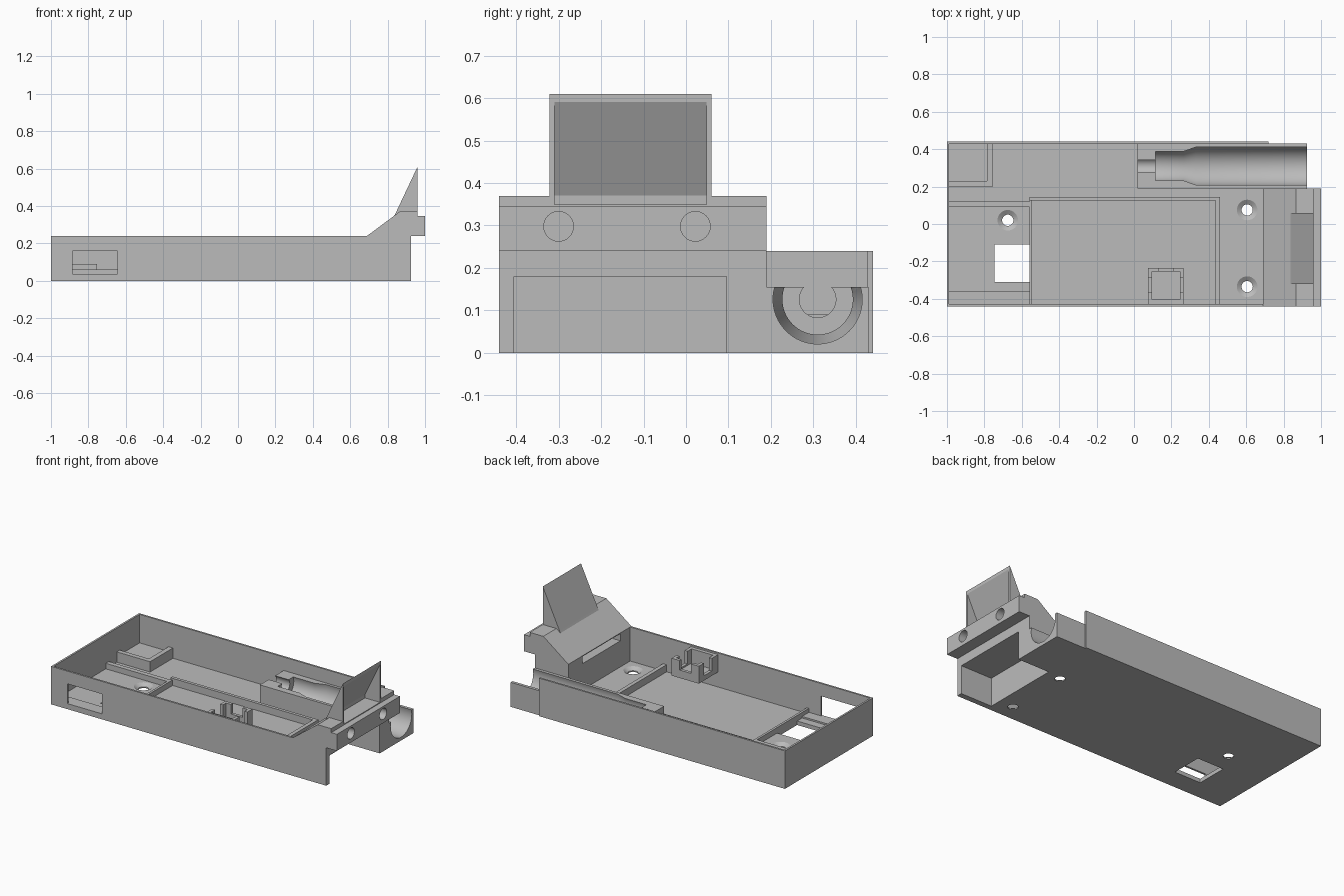
import bpy, bmesh, math
from mathutils import Matrix, Vector

if "Cube" in bpy.data.objects:
    bpy.data.objects.remove(bpy.data.objects["Cube"], do_unlink=True)

grey = bpy.data.materials.new("plain grey")
grey.use_nodes = True
colour = (0.5, 0.5, 0.5, 1)
grey.diffuse_color = colour
grey.node_tree.nodes["Principled BSDF"].inputs["Base Color"].default_value = colour


def finish(name, bm):
    bmesh.ops.recalc_face_normals(bm, faces=bm.faces)
    mesh = bpy.data.meshes.new(name)
    bm.to_mesh(mesh)
    bm.free()
    mesh.materials.append(grey)
    ob = bpy.data.objects.new(name, mesh)
    bpy.context.collection.objects.link(ob)
    return ob


def prism(name, points, axis, start, end):
    """Extrude a flat outline along y or z."""
    bm = bmesh.new()
    place = (lambda p: (p[0], start, p[1])) if axis == "y" else (lambda p: (p[0], p[1], start))
    face = bm.faces.new([bm.verts.new(place(p)) for p in points])
    moved = bmesh.ops.extrude_face_region(bm, geom=[face])["geom"]
    step = Vector((0, end - start, 0) if axis == "y" else (0, 0, end - start))
    bmesh.ops.translate(bm, vec=step, verts=[v for v in moved if isinstance(v, bmesh.types.BMVert)])
    return finish(name, bm)


def box(name, x, y, z):
    return prism(name, [(x[0], y[0]), (x[1], y[0]), (x[1], y[1]), (x[0], y[1])], "z", *z)


def lathe(name, profile, centre, axis, sides=48):
    """Round solid from (position, radius) pairs along x or z."""
    bm = bmesh.new()
    rings = []
    for along, r in profile:
        ring = []
        for i in range(sides):
            a = math.tau * i / sides
            u, v = r * math.cos(a), r * math.sin(a)
            co = (along, centre[0] + u, centre[1] + v) if axis == "x" else (centre[0] + u, centre[1] + v, along)
            ring.append(bm.verts.new(co))
        rings.append(ring)
    for a, b in zip(rings, rings[1:]):
        for i in range(sides):
            j = (i + 1) % sides
            bm.faces.new((a[i], a[j], b[j], b[i]))
    bm.faces.new(rings[0])
    bm.faces.new(rings[-1])
    return finish(name, bm)


def cut(target, *cutters):
    for c in cutters:
        mod = target.modifiers.new("cut", "BOOLEAN")
        mod.operation, mod.solver, mod.object = "DIFFERENCE", "EXACT", c
        bpy.context.view_layer.objects.active = target
        bpy.ops.object.modifier_apply(modifier=mod.name)
        bpy.data.objects.remove(c, do_unlink=True)


def smooth(ob):
    bpy.ops.object.select_all(action="DESELECT")
    ob.select_set(True)
    bpy.context.view_layer.objects.active = ob
    bpy.ops.object.shade_smooth_by_angle(angle=math.radians(20))


W = 0.44     # half width
T = 0.012    # wall thickness
H = 0.24     # wall height
F = 0.025    # floor thickness

# Floor with a square opening and three countersunk screw holes
floor = prism("tray_floor", [(-1, -W), (0.69, -W), (0.69, 0.19), (0.02, 0.19), (0.02, W), (-1, W)], "z", 0, F)
cut(floor, box("cutter", (-0.745, -0.56), (-0.31, -0.11), (-0.1, 0.1)))
for spot in ((-0.675, 0.02), (0.605, 0.075), (0.605, -0.335)):
    cut(floor, lathe("cutter", [(-0.05, 0.03), (0.008, 0.03), (F, 0.055), (0.06, 0.055)], spot, "z", 32))
smooth(floor)

# Thin outer walls, the front one with a window
front_wall = box("front_wall", (-1, 0.69), (-W, T - W), (0, H))
cut(front_wall, box("cutter", (-0.885, -0.645), (-0.5, -0.4), (0.035, 0.16)))
box("back_wall", (-1, 0.72), (W - T, W), (0, H))
box("left_end_wall", (-1, T - 1), (-W, W), (0, H))

# Low ribs around the battery bay and the board area
box("bay_left_rib", (-0.56, -0.545), (T - W, 0.145), (F, 0.06))
box("bay_right_rib", (0.435, 0.46), (T - W, 0.145), (F, 0.07))
box("bay_back_rib", (-0.56, 0.46), (0.125, 0.145), (F, 0.07))
box("board_back_rib", (T - 1, -0.56), (0.09, 0.12), (F, 0.06))
box("board_front_ledge", (T - 1, -0.56), (T - W, -0.36), (F, 0.035))

# Corner seat with a raised lip
corner = box("corner_seat", (T - 1, -0.755), (0.2, W - T), (F, 0.09))
cut(corner, box("cutter", (-1.1, -0.785), (0.23, 0.6), (0.06, 0.2)))

# Small clip cup on the front wall, with slots in its sides
clip = prism("clip_cup", [(0.075, -0.43), (0.265, -0.43), (0.265, -0.235), (0.075, -0.235)], "z", 0.12, 0.23)
cut(clip,
    box("cutter", (0.095, 0.245), (-0.405, -0.255), (0.14, 0.3)),
    box("cutter", (0.0, 0.3), (-0.365, -0.285), (0.15, 0.3)),
    box("cutter", (0.13, 0.21), (-0.3, -0.2), (0.17, 0.3)))

# Cradle with a stepped round trough
cradle = box("barrel_cradle", (0.02, 0.925), (0.19, 0.43), (0, 0.155))
trough = [(-0.05, 0.043), (0.115, 0.043), (0.115, 0.083), (0.265, 0.083), (0.33, 0.105), (1.1, 0.105)]
cut(cradle, lathe("cutter", trough, (0.31, 0.126), "x", 64))
smooth(cradle)

# End block with sloped shoulder, open pocket, wire slot and two round holes
outline = [(0.69, 0), (0.925, 0), (0.925, H), (1, H), (1, 0.345), (0.96, 0.345),
           (0.96, 0.37), (0.865, 0.37), (0.69, H)]
block = prism("end_block", outline, "y", -W, 0.19)
cut(block,
    box("cutter", (0.705, 1.1), (-0.405, 0.095), (-0.1, 0.18)),
    box("cutter", (0.6, 0.82), (-0.33, 0.05), (0.19, 0.235)))
for y in (-0.3, 0.022):
    cut(block, lathe("cutter", [(0.86, 0.035), (1.1, 0.035)], (y, 0.298), "x", 32))


# Hollow sloped shield on top, open toward the end
def shield_hollow():
    return prism("cutter", [(0.855, 0.35), (0.98, 0.35), (0.98, 0.632), (0.855, 0.371)], "y", -0.31, 0.048)


cut(block, shield_hollow())
shield = prism("sloped_shield", [(0.836, 0.348), (0.96, 0.348), (0.96, 0.61), (0.842, 0.36)], "y", -0.322, 0.06)
cut(shield, shield_hollow())
smooth(block)
